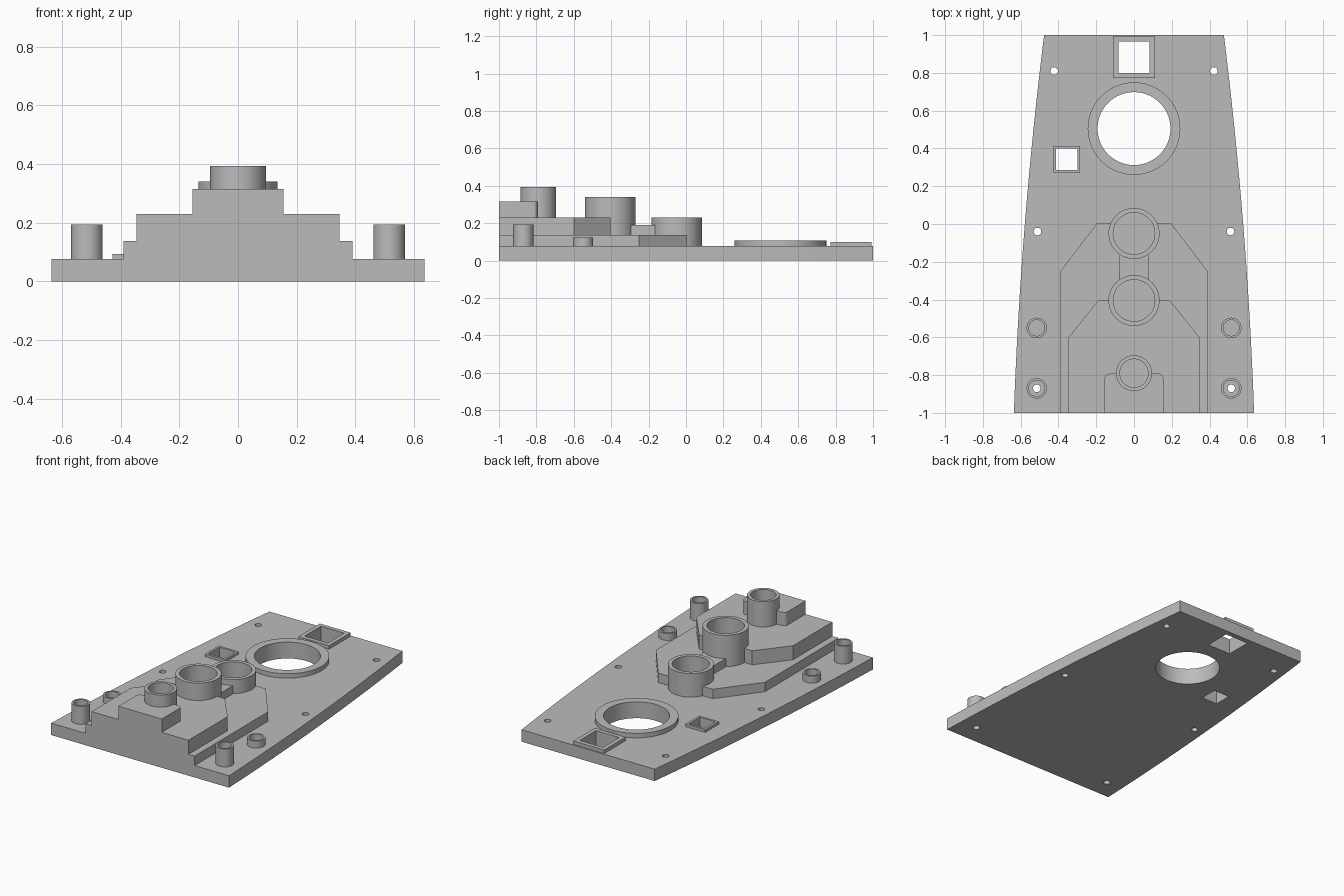
import bpy, bmesh, math

cube = bpy.data.objects.get("Cube")
if cube:
    bpy.data.objects.remove(cube, do_unlink=True)

grey = bpy.data.materials.new("plain grey")
grey.use_nodes = True
grey.diffuse_color = (0.5, 0.5, 0.5, 1)
grey.node_tree.nodes["Principled BSDF"].inputs["Base Color"].default_value = (0.5, 0.5, 0.5, 1)

PLATE = 0.077
TIER_1, TIER_2, TIER_3 = 0.138, 0.229, 0.315


def circle(x, y, r, n=64):
    return [(x + r * math.cos(2 * math.pi * i / n), y + r * math.sin(2 * math.pi * i / n)) for i in range(n)]


def square(x, y, h, k=None):
    k = k or h
    return [(x - h, y - k), (x + h, y - k), (x + h, y + k), (x - h, y + k)]


def mirrored(half):
    """Close a right-hand outline, listed front to back, across x = 0."""
    return half + [(-x, y) for x, y in reversed(half)]


def prisms(name, outlines, z0, z1):
    """Extrude one or more flat outlines into a single object."""
    bm = bmesh.new()
    for outline in outlines:
        low = [bm.verts.new((x, y, z0)) for x, y in outline]
        high = [bm.verts.new((x, y, z1)) for x, y in outline]
        bm.faces.new(low[::-1])
        bm.faces.new(high)
        for i in range(len(low)):
            j = (i + 1) % len(low)
            bm.faces.new((low[i], low[j], high[j], high[i]))
    mesh = bpy.data.meshes.new(name)
    bm.to_mesh(mesh)
    bm.free()
    mesh.materials.append(grey)
    obj = bpy.data.objects.new(name, mesh)
    bpy.context.collection.objects.link(obj)
    return obj


def finish(obj, cutter):
    """Cut the openings and shade the round walls smooth."""
    bpy.ops.object.select_all(action="DESELECT")
    bpy.context.view_layer.objects.active = obj
    obj.select_set(True)
    mod = obj.modifiers.new("openings", "BOOLEAN")
    mod.operation, mod.solver, mod.object = "DIFFERENCE", "EXACT", cutter
    bpy.ops.object.modifier_apply(modifier=mod.name)
    bpy.ops.object.shade_smooth_by_angle(angle=math.radians(25))


# Openings that pass right through the plate
POST_X = 0.515
pins = [circle(s * x, y, 0.02, 24) for s in (1, -1)
        for x, y in ((POST_X, -0.87), (0.511, -0.04), (0.423, 0.81))]
windows = [circle(0, 0.505, 0.193, 96), square(0, 0.883, 0.083), square(-0.356, 0.343, 0.056)]
through_cutter = prisms("through_cutter", pins + windows, -0.1, 0.5)

# Blind bores of the sockets and posts
sockets = {"rear_socket": (-0.05, 0.135, 0.11, 0.229),
           "middle_socket": (-0.405, 0.135, 0.11, 0.341),
           "front_socket": (-0.79, 0.095, 0.075, 0.393)}
posts = {"tall_post": (-0.87, 0.054, 0.193), "short_post": (-0.55, 0.054, 0.122)}
bores = [circle(0, y, inner) for y, outer, inner, top in sockets.values()]
bores += [circle(s * POST_X, y, 0.042, 48) for y, r, top in posts.values() for s in (1, -1)]
bore_cutter = prisms("bore_cutter", bores + windows, 0.04, 0.6)

for helper in (through_cutter, bore_cutter):
    helper.hide_render = True

# Tapered base plate with gently bowed sides
side = [(0.578 - 0.08 * y - 0.022 * y * y, y) for y in [-1 + i / 8 for i in range(17)]]
finish(prisms("base_plate", [mirrored(side)], 0, PLATE), through_cutter)

# Stepped platform
corner = [(0.115 + 0.04 * math.cos(a), -0.813 + 0.023 * math.sin(a))
          for a in [math.pi / 2 * i / 8 for i in range(9)]]
parts = [
    prisms("lower_tier", [mirrored([(0.39, -1), (0.39, -0.25), (0.195, 0.005)])], PLATE, TIER_1),
    prisms("middle_tier", [mirrored([(0.346, -1), (0.346, -0.6), (0.19, -0.405)])], TIER_1, TIER_2),
    prisms("upper_tier", [mirrored([(0.155, -1)] + corner)], TIER_2, TIER_3),
    prisms("socket_bridge", [square(0, -0.235, 0.078, 0.07)], PLATE, 0.191),
]

# Sockets, posts and raised rims
for name, (y, outer, inner, top) in sockets.items():
    parts.append(prisms(name, [circle(0, y, outer)], PLATE, top))
for name, (y, r, top) in posts.items():
    for label, s in (("left", 1), ("right", -1)):
        parts.append(prisms(f"{label}_{name}", [circle(s * POST_X, y, r, 48)], PLATE, top))
parts += [
    prisms("round_rim", [circle(0, 0.505, 0.245, 96)], PLATE, 0.106),
    prisms("large_square_rim", [square(0, 0.883, 0.11)], PLATE, 0.1),
    prisms("small_square_rim", [square(-0.356, 0.343, 0.071)], PLATE, 0.094),
]
for part in parts:
    finish(part, bore_cutter)

for helper in (through_cutter, bore_cutter):
    bpy.data.objects.remove(helper, do_unlink=True)
